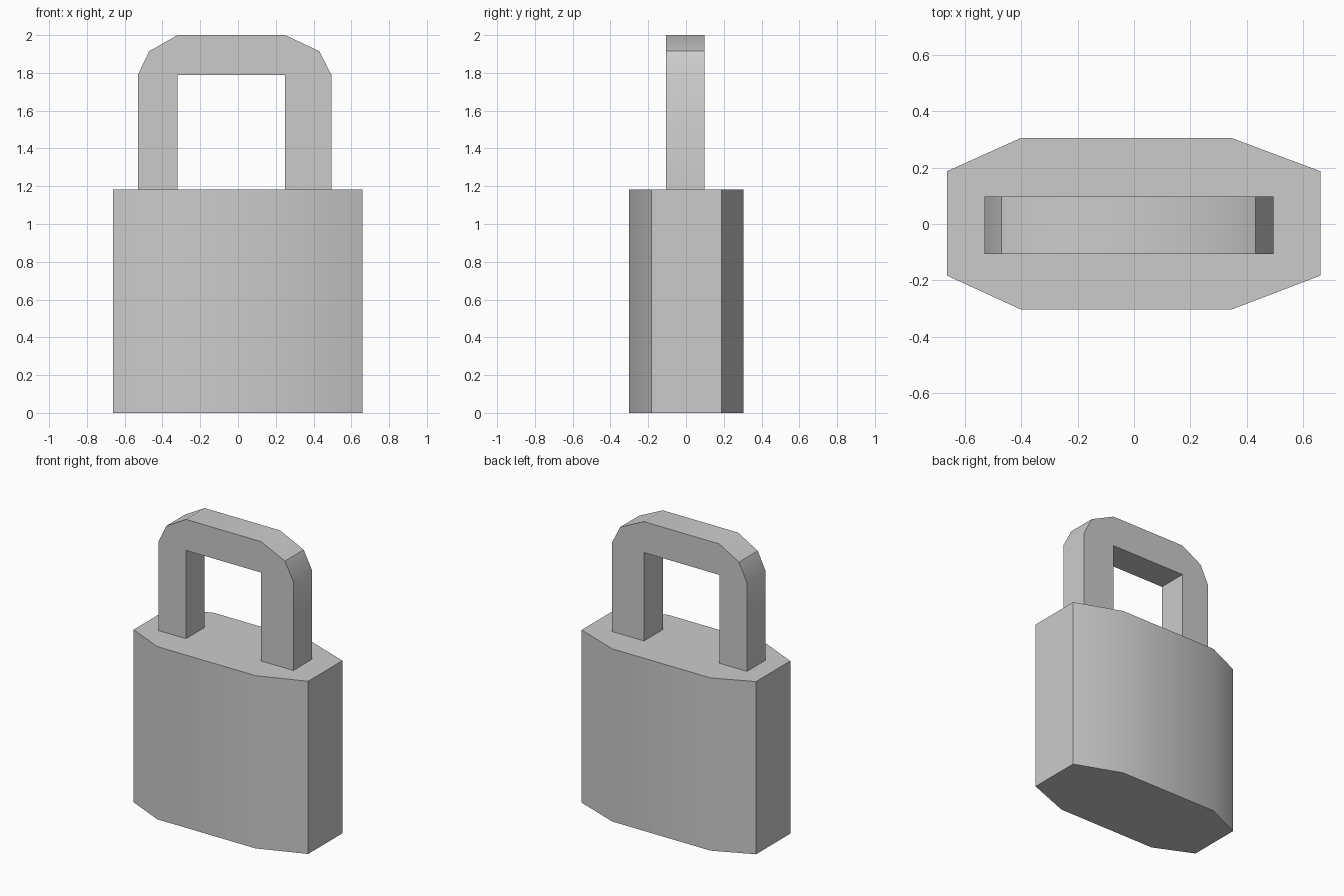
import bpy, bmesh, math
from mathutils import Vector

if "Cube" in bpy.data.objects:
    bpy.data.objects.remove(bpy.data.objects["Cube"])


def prism(name, profile, extrude):
    """Extrude a closed 3D profile into a solid, smoothing only shallow edges."""
    bm = bmesh.new()
    face = bm.faces.new([bm.verts.new(p) for p in profile])
    ext = bmesh.ops.extrude_face_region(bm, geom=[face], use_keep_orig=True)
    verts = [g for g in ext["geom"] if isinstance(g, bmesh.types.BMVert)]
    bmesh.ops.translate(bm, verts=verts, vec=Vector(extrude))
    bmesh.ops.recalc_face_normals(bm, faces=bm.faces)
    mesh = bpy.data.meshes.new(name)
    bm.to_mesh(mesh)
    bm.free()
    obj = bpy.data.objects.new(name, mesh)
    bpy.context.collection.objects.link(obj)
    bpy.ops.object.select_all(action="DESELECT")
    obj.select_set(True)
    bpy.context.view_layer.objects.active = obj
    bpy.ops.object.shade_smooth_by_angle(angle=math.radians(32))
    return obj


BODY_TOP = 1.183

# Lock body: eight-sided plan raised to the body height
plan = [(-0.662, -0.183), (-0.40, -0.303), (0.345, -0.303), (0.66, -0.183),
        (0.66, 0.187), (0.345, 0.305), (-0.40, 0.305), (-0.662, 0.187)]
prism("lock_body", [(x, y, 0) for x, y in plan], (0, 0, BODY_TOP))

# Shackle: chamfered arch outline with a square inner opening
arch = [(-0.53, BODY_TOP), (-0.53, 1.79), (-0.47, 1.915), (-0.32, 2.0),
        (0.25, 2.0), (0.43, 1.915), (0.494, 1.79), (0.494, BODY_TOP),
        (0.25, BODY_TOP), (0.25, 1.788), (-0.32, 1.788), (-0.32, BODY_TOP)]
prism("shackle", [(x, -0.106, z) for x, z in arch], (0, 0.203, 0))
